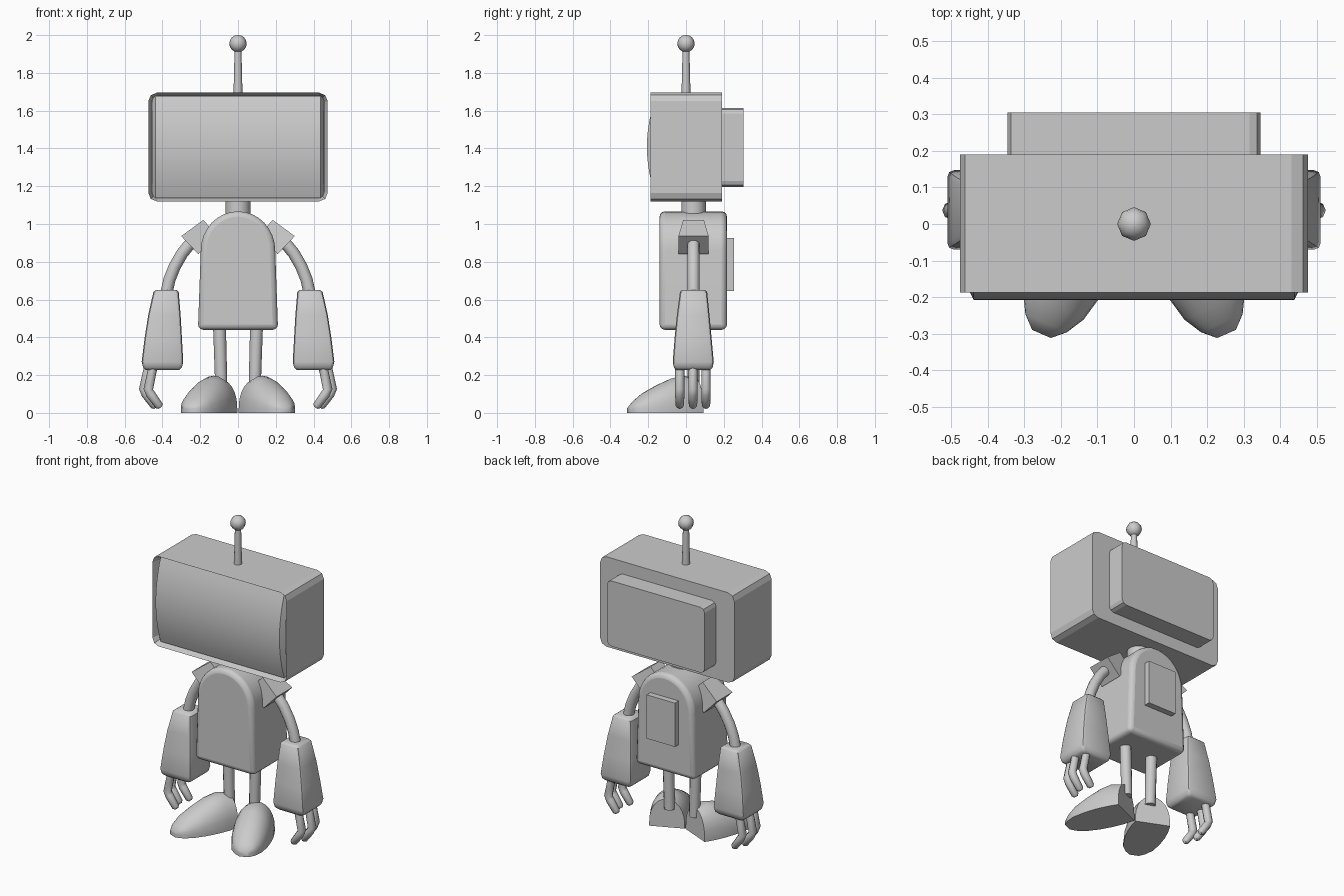
import bpy, bmesh
from math import sin, cos, pi, radians
from mathutils import Vector

if "Cube" in bpy.data.objects:
    bpy.data.objects.remove(bpy.data.objects["Cube"])


def finish(bm, name, smooth=35, bevel=0, segments=2):
    bmesh.ops.recalc_face_normals(bm, faces=bm.faces)
    me = bpy.data.meshes.new(name)
    bm.to_mesh(me)
    bm.free()
    ob = bpy.data.objects.new(name, me)
    bpy.context.collection.objects.link(ob)
    if bevel:
        m = ob.modifiers.new("bevel", 'BEVEL')
        m.width, m.segments, m.limit_method = bevel, segments, 'ANGLE'
        m.angle_limit = radians(50)
    if smooth:
        bpy.ops.object.select_all(action='DESELECT')
        ob.select_set(True)
        bpy.context.view_layer.objects.active = ob
        bpy.ops.object.shade_smooth_by_angle(angle=radians(smooth))
    return ob


def loft(rings):
    """Skin equal-length rings of points and cap both ends."""
    bm = bmesh.new()
    vs = [[bm.verts.new(p) for p in r] for r in rings]
    n = len(vs[0])
    for a, b in zip(vs, vs[1:]):
        for i in range(n):
            j = (i + 1) % n
            bm.faces.new((a[i], a[j], b[j], b[i]))
    bm.faces.new(vs[0])
    bm.faces.new(vs[-1])
    return bm


def rounded_rect(u0, u1, v0, v1, r, seg=2):
    pts = []
    for k, (u, v) in enumerate([(u1 - r, v1 - r), (u0 + r, v1 - r), (u0 + r, v0 + r), (u1 - r, v0 + r)]):
        for i in range(seg + 1):
            a = pi / 2 * (k + i / seg)
            pts.append((u + r * cos(a), v + r * sin(a)))
    return pts


def prism(pts, y0, y1):
    """Extrude an XZ outline along y."""
    return loft([[(x, y, z) for x, z in pts] for y in (y0, y1)])


def tube(path, radii, y, sides=10):
    """Round tube along an XZ path at constant y."""
    rings = []
    for i, (x, z) in enumerate(path):
        a, b = path[max(i - 1, 0)], path[min(i + 1, len(path) - 1)]
        t = Vector((b[0] - a[0], b[1] - a[1])).normalized()
        ring = []
        for k in range(sides):
            w = 2 * pi * k / sides
            c, s = radii[i] * cos(w), radii[i] * sin(w)
            ring.append((x + t.y * c, y + s, z - t.x * c))
        rings.append(ring)
    return loft(rings)


# Head shell with recessed front
bm = prism(rounded_rect(-.475, .475, 1.12, 1.695, .045), -.187, .19)
bm.normal_update()
bmesh.ops.recalc_face_normals(bm, faces=bm.faces)
front = min(bm.faces, key=lambda f: f.calc_center_median().y)
bmesh.ops.inset_region(bm, faces=[front], thickness=.018)
bmesh.ops.translate(bm, verts=front.verts, vec=(0, .05, 0))
finish(bm, "head_shell", 0)

# Curved screen
bm = bmesh.new()
cols = []
for x, drop, k in ((-.456, .035, .94), (-.438, 0, 1), (.438, 0, 1), (.456, .035, .94)):
    col = []
    for i in range(13):
        h = .27 * k * (i / 6 - 1)
        col.append(bm.verts.new((x, -.207 + .69 * h * h + drop, 1.408 + h)))
    cols.append(col)
for a, b in zip(cols, cols[1:]):
    for i in range(12):
        bm.faces.new((a[i], b[i], b[i + 1], a[i + 1]))
# The open grid needs a forward-facing winding
screen = finish(bm, "screen", 30)
if screen.data.polygons[18].normal.y > 0:
    screen.data.flip_normals()

# Head back housing
finish(prism(rounded_rect(-.345, .345, 1.197, 1.615, .03), .185, .305), "head_back", 0)

# Antenna
finish(tube([(0, 1.68), (0, 1.93)], [.024, .018], 0, 12), "antenna_rod")
bm = bmesh.new()
bmesh.ops.create_uvsphere(bm, u_segments=8, v_segments=8, radius=.046)
bmesh.ops.translate(bm, verts=bm.verts, vec=(0, 0, 1.955))
finish(bm, "antenna_ball", 60)

# Neck
finish(tube([(0, 1.03), (0, 1.13)], [.065, .065], .04, 20), "neck")

# Arched body and back pack
arch = [(-.212, .44), (.212, .44)]
arch += [(.197 * cos(pi * i / 16), .86 + .207 * sin(pi * i / 16)) for i in range(17)]
finish(prism(arch, -.14, .217), "body", 35, .028, 3)
finish(prism([(-.1, .645), (.1, .645), (.1, .925), (-.1, .925)], .2, .255), "back_pack", 0)

for s, side in ((1, "right"), (-1, "left")):
    # Shoulder pad: frustum opening outwards
    rings = []
    for (cx, cz), h, d in (((.15, .985), .05, .055), ((.255, .888), .066, .08)):
        e = (.69 * h, .724 * h)
        rings.append([(s * (cx + a * e[0]), .04 + b * d, cz + a * e[1])
                      for a, b in ((1, 1), (1, -1), (-1, -1), (-1, 1))])
    finish(loft(rings), side + "_shoulder", 0)

    # Upper arm
    arm = [(.20, .94), (.25, .9), (.295, .845), (.335, .775), (.363, .705), (.38, .63)]
    finish(tube([(s * x, z) for x, z in arm], [.032] * 6, .04, 12), side + "_upper_arm")

    # Forearm cuff: z, x range, depth range
    rings = []
    for z, x0, x1, y0, y1 in ((.65, .325, .435, -.022, .102), (.64, .314, .448, -.032, .112),
                              (.52, .304, .475, -.048, .124), (.4, .297, .494, -.06, .135),
                              (.27, .29, .51, -.07, .147), (.24, .297, .502, -.064, .141),
                              (.227, .312, .488, -.05, .127)):
        rings.append([(s * x, y, z) for x, y in rounded_rect(x0, x1, y0, y1, .018)])
    finish(loft(rings), side + "_forearm", 40)

    # Fingers
    for n, (y, dx) in enumerate(((-.033, -.012), (.037, .012), (.106, -.012))):
        path = [(.46, .25), (.468, .215), (.487, .125), (.475, .1), (.43, .038), (.422, .028)]
        finish(tube([(s * (x + dx), z) for x, z in path],
                    [.024, .024, .025, .025, .022, .011], y, 8), f"{side}_finger_{n + 1}", 50)

    # Leg
    finish(tube([(s * .098, .46), (s * .088, .12)], [.034, .032], .04, 12), side + "_leg")

    # Foot: D-shaped sections from flat heel to toe, turned outwards
    rings = []
    for t, w, h in ((0, .105, .18), (.07, .114, .197), (.14, .115, .182), (.22, .108, .147),
                    (.3, .09, .105), (.35, .062, .065), (.382, .028, .032)):
        ring = [(-w, 0)] + [(-w * cos(pi * i / 12), .022 + (h - .022) * sin(pi * i / 12) ** .9)
                            for i in range(13)] + [(w, 0)]
        rings.append([(s * (.1 + .4 * t + .917 * u), .05 - .917 * t + .4 * u, z) for u, z in ring])
    finish(loft(rings), side + "_foot", 45)
